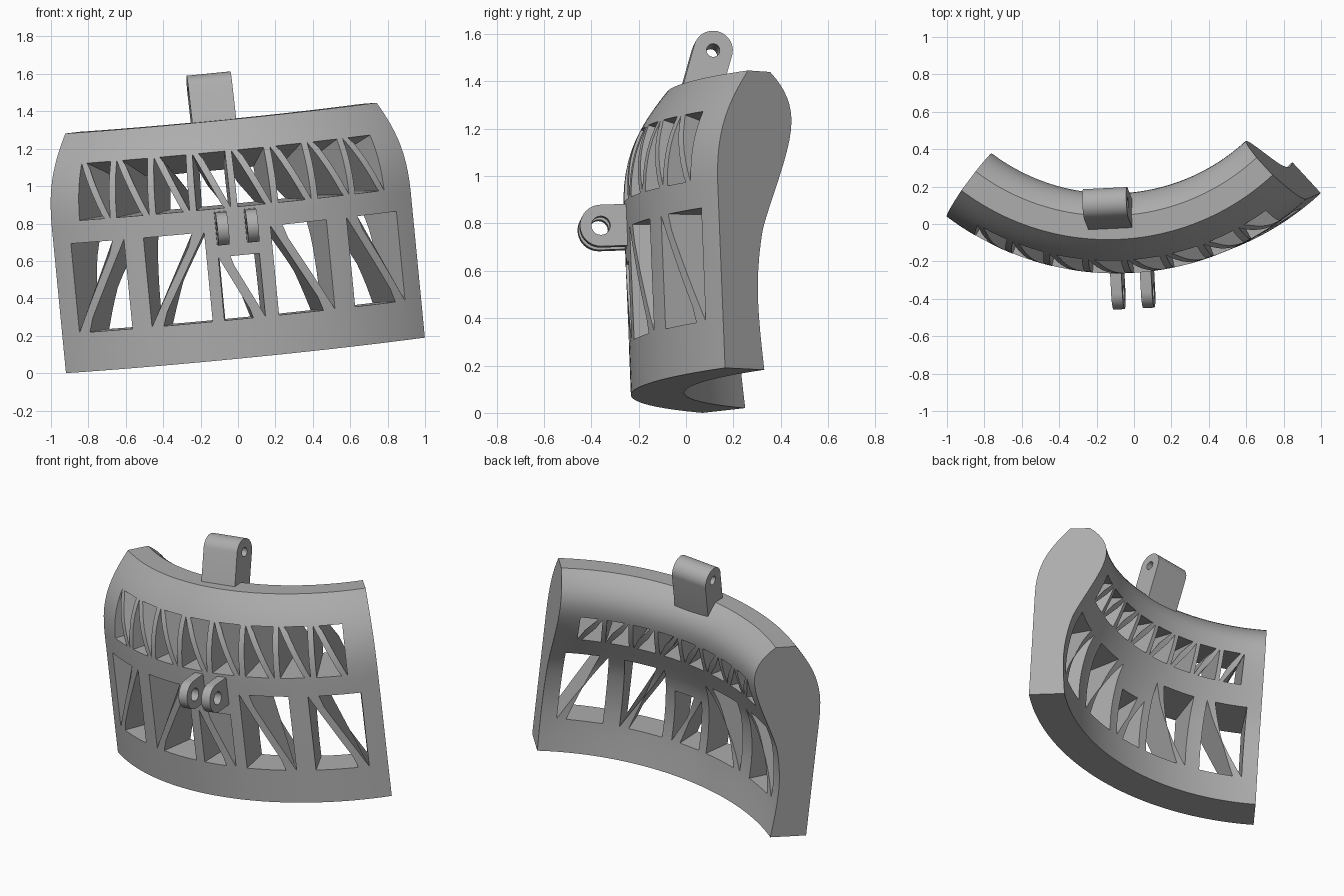
import bpy, bmesh
from math import sin, cos, radians, pi
from mathutils import Matrix, Vector
from mathutils.geometry import interpolate_bezier

if "Cube" in bpy.data.objects:
    bpy.data.objects.remove(bpy.data.objects["Cube"])

# Single grey material
grey = bpy.data.materials.new("plain grey")
grey.use_nodes = True
grey.diffuse_color = (0.42, 0.42, 0.42, 1)
grey.node_tree.nodes["Principled BSDF"].inputs["Base Color"].default_value = grey.diffuse_color

# Tilted frame of the curved shell: along the chord, inward, up
R, HALF = 1.508, 39.8
along = Vector((0.995, 0.049, 0.0985)).normalized()
inward = Vector((-0.0995, -0.0398, 0.994)).cross(along).normalized()
up = along.cross(inward)
FRAME = Matrix((along, inward, up)).transposed().to_4x4()
FRAME.translation = (0.058, -0.231, 0.083)


def polar(deg, depth, h):
    """Point at an angle on the arc, at a depth inside the outer wall."""
    a, r = radians(deg), R - depth
    return Vector((r * sin(a), R - r * cos(a), h))


def finish(name, bm):
    bmesh.ops.recalc_face_normals(bm, faces=bm.faces)
    mesh = bpy.data.meshes.new(name)
    bm.to_mesh(mesh)
    bm.free()
    mesh.transform(FRAME)
    mesh.materials.append(grey)
    ob = bpy.data.objects.new(name, mesh)
    bpy.context.collection.objects.link(ob)
    return ob


def loft(bm, rings):
    """Skin a row of equal closed rings and cap both ends."""
    loops = [[bm.verts.new(p) for p in ring] for ring in rings]
    for a, b in zip(loops, loops[1:]):
        for i in range(len(a)):
            j = (i + 1) % len(a)
            bm.faces.new((a[i], a[j], b[j], b[i]))
    bm.faces.new(loops[0][::-1])
    bm.faces.new(loops[-1])


def select_only(ob):
    bpy.ops.object.select_all(action='DESELECT')
    ob.select_set(True)
    bpy.context.view_layer.objects.active = ob


def cut(ob, cutter):
    cutter.hide_render = True
    mod = ob.modifiers.new("cut", 'BOOLEAN')
    mod.operation, mod.solver, mod.object = 'DIFFERENCE', 'EXACT', cutter
    select_only(ob)
    bpy.ops.object.modifier_apply(modifier=mod.name)
    bpy.data.objects.remove(cutter)


def smooth(ob):
    select_only(ob)
    bpy.ops.object.shade_smooth_by_angle(angle=radians(30))


# Shell: cross-section of (depth, height) swept along the arc
def bezier(a, b, c, d, n):
    pts = [Vector((*p, 0)) for p in (a, b, c, d)]
    return [(p.x, p.y) for p in interpolate_bezier(*pts, n)]


section = [(0, 0)]
section += bezier((0, .78), (0, 1.0), (.07, 1.12), (.20, 1.27), 12)
section += bezier((.327, 1.268), (.40, 1.21), (.439, 1.15), (.439, 1.073), 8)
section += bezier((.439, 1.073), (.439, .95), (.31, .75), (.25, .60), 10)[1:]
section += bezier((.25, .60), (.225, .52), (.205, .40), (.205, .30), 6)[1:]
section += bezier((.205, .30), (.205, .20), (.215, .10), (.225, 0), 5)[1:]

STEPS = 48
bm = bmesh.new()
loft(bm, [[polar(-HALF + 2 * HALF * s / STEPS, d, h) for d, h in section]
          for s in range(STEPS + 1)])
shell = finish("curved_shell", bm)


# Truss windows: two triangles per bay, cut radially through the wall
def bay(bm, a0, a1, low, high, gap, falling):
    """low and high are (height at outer wall, height at deep side)."""
    if falling:
        tris = [[(a0, 0), (a1 - gap, 0), (a0, 1)], [(a1, 1), (a0 + gap, 1), (a1, 0)]]
    else:
        tris = [[(a0, 1), (a1 - gap, 1), (a0, 0)], [(a1, 0), (a0 + gap, 0), (a1, 1)]]
    for tri in tris:
        rings = []
        for depth in (-0.1, 0.55):
            t = depth / 0.45
            z = [lim[0] + (lim[1] - lim[0]) * t for lim in (low, high)]
            rings.append([polar(a, depth, z[k]) for a, k in tri])
        loft(bm, rings)


bm = bmesh.new()
PITCH = 8.4
for k in range(-4, 4):
    bay(bm, k * PITCH + 0.7, (k + 1) * PITCH - 0.7, (.81, .815), (1.135, .99), 1.3, True)
for a0, a1, top, falling in ((-35.5, -23.4, .69, False), (-19.2, -6.6, .69, False),
                             (-4.2, 4.2, .55, True), (7, 18.9, .69, True),
                             (23.4, 35.5, .69, True)):
    bay(bm, a0, a1, (.21, .21), (top, top), 2.5, falling)
cut(shell, finish("window_cutter", bm))
smooth(shell)


# Drilled lugs: flat profile in (depth, height), extruded along the chord
def arc(d, h, r, start, end, n):
    return [(d + r * cos(radians(start + (end - start) * i / n)),
             h + r * sin(radians(start + (end - start) * i / n))) for i in range(n + 1)]


def prism(name, profile, x, half):
    bm = bmesh.new()
    loft(bm, [[Vector((px, d, h)) for d, h in profile] for px in (x - half, x + half)])
    return finish(name, bm)


def lug(name, profile, x, half, hole):
    ob = prism(name, profile, x, half)
    cut(ob, prism("hole_cutter", arc(*hole, 0, 345, 23), x, half + 0.1))
    smooth(ob)


# Pair of front lugs
front = [(.05, .617)] + arc(-.106, .705, .088, 270, 90, 20) + [(.05, .793)]
for side, x in (("right", -.08), ("left", .08)):
    lug(side + "_front_lug", front, x, .03, (-.106, .705, .04))

# Wide leaning lug on the top
top = [(.25, 1.24), (.40, 1.17)] + arc(.40, 1.435, .083, -15, 158, 22)
lug("top_lug", top, -.049, .118, (.40, 1.435, .028))
